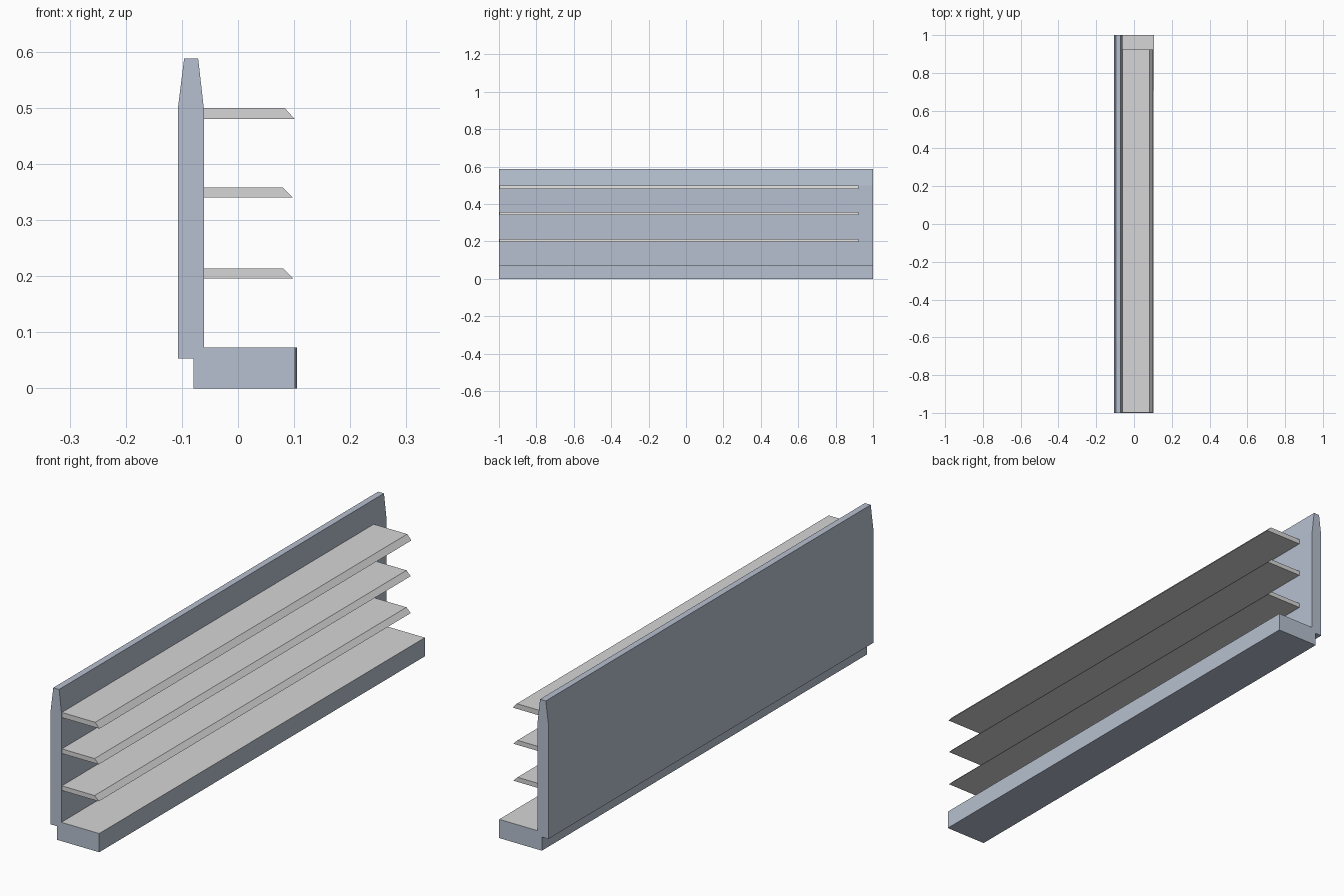
import bpy, bmesh

if "Cube" in bpy.data.objects:
    bpy.data.objects.remove(bpy.data.objects["Cube"])


def material(name, rgb):
    m = bpy.data.materials.new(name)
    m.diffuse_color = (*rgb, 1.0)
    m.use_nodes = True
    m.node_tree.nodes["Principled BSDF"].inputs["Base Color"].default_value = m.diffuse_color
    return m


blue = material("blue_grey", (0.47, 0.53, 0.63))
grey = material("light_grey", (0.67, 0.67, 0.67))


def extrude_profile(name, profile, y0, y1, mats):
    """Extrude an (x, z) outline from y0 to y1."""
    bm = bmesh.new()
    face = bm.faces.new([bm.verts.new((x, y0, z)) for x, z in profile])
    ext = bmesh.ops.extrude_face_region(bm, geom=[face])
    moved = [g for g in ext["geom"] if isinstance(g, bmesh.types.BMVert)]
    bmesh.ops.translate(bm, verts=moved, vec=(0, y1 - y0, 0))
    bmesh.ops.recalc_face_normals(bm, faces=bm.faces)
    me = bpy.data.meshes.new(name)
    bm.to_mesh(me)
    bm.free()
    for m in mats:
        me.materials.append(m)
    ob = bpy.data.objects.new(name, me)
    bpy.context.collection.objects.link(ob)
    return ob


# Back panel and base in one L-shaped profile
X_PANEL = -0.061
frame = extrude_profile("back_panel_and_base", [
    (-0.079, 0), (0.105, 0), (0.105, 0.073), (X_PANEL, 0.073),
    (X_PANEL, 0.5), (-0.071, 0.588), (-0.096, 0.588),
    (-0.107, 0.5), (-0.107, 0.053), (-0.079, 0.053)], -1, 1, [blue, grey])

# Base edge is slightly narrower at the front end
for v in frame.data.vertices:
    if v.co.x > 0.1 and v.co.y < 0:
        v.co.x = 0.102

# Grey upper surface of the base
for p in frame.data.polygons:
    if p.normal.z > 0.9 and p.center.z < 0.1:
        p.material_index = 1

# Three shelves with a bevelled outer edge
for name, z, reach, t in (("lower_shelf", 0.196, 0.098, 0.018),
                          ("middle_shelf", 0.340, 0.098, 0.018),
                          ("upper_shelf", 0.480, 0.101, 0.020)):
    extrude_profile(name, [(X_PANEL, z), (reach, z), (reach - 0.018, z + t),
                           (X_PANEL, z + t)], -0.997, 0.923, [grey])
